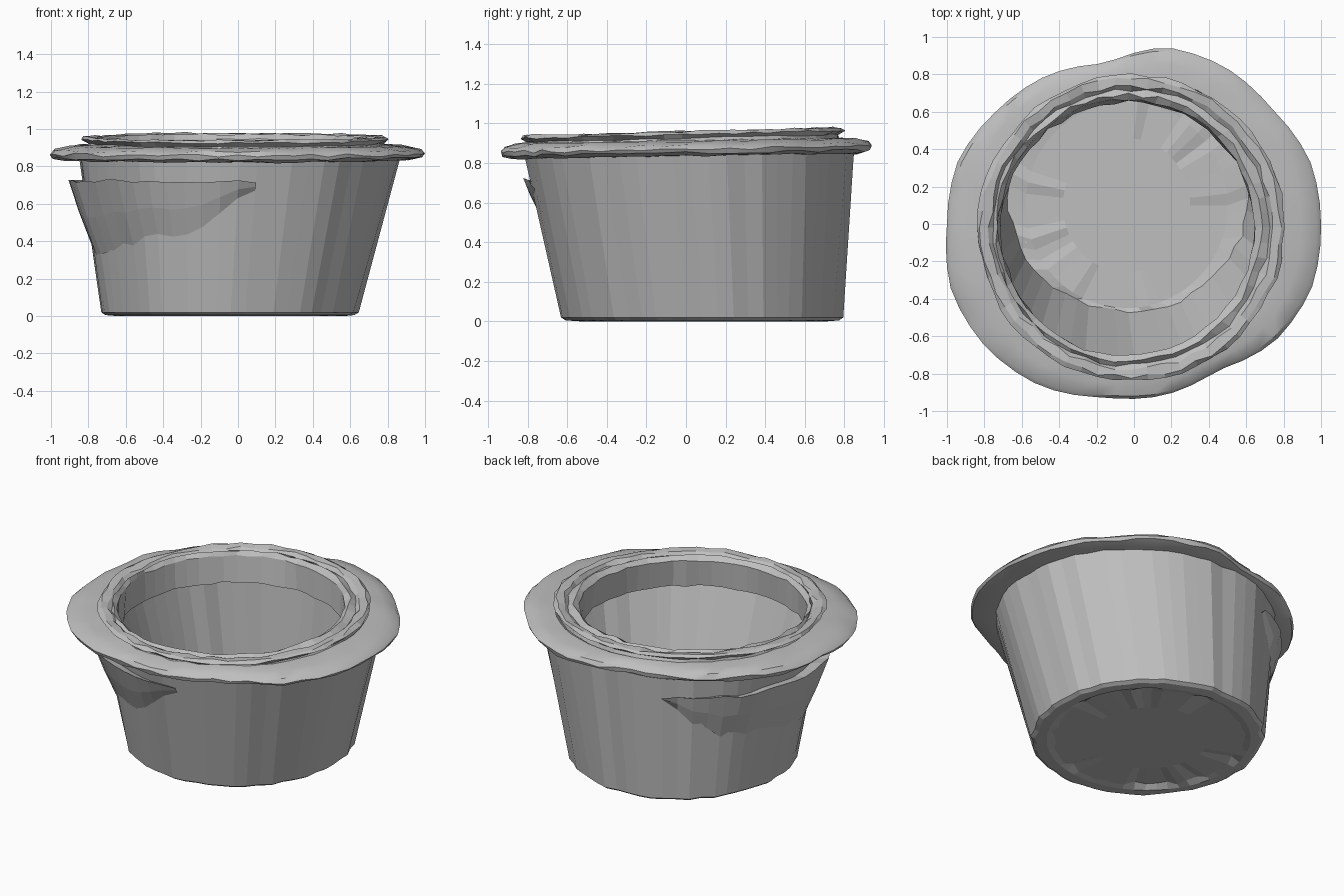
import bpy
import bmesh
import math
import random

random.seed(7)
SIDES = 56

if "Cube" in bpy.data.objects:
    bpy.data.objects.remove(bpy.data.objects["Cube"], do_unlink=True)

grey = bpy.data.materials.new("plain grey")
grey.use_nodes = True
colour = (0.52, 0.52, 0.52, 1)
grey.diffuse_color = colour
grey.node_tree.nodes["Principled BSDF"].inputs["Base Color"].default_value = colour


def noise(amount):
    return random.uniform(-amount, amount)


def ellipse(cx, cy, rx, ry, z, i, extra=0.0):
    a = math.tau * i / SIDES
    return (cx + (rx + extra) * math.cos(a), cy + (ry + extra) * math.sin(a), z)


def loft(name, loops, closed=True, cap_start=False, cap_end=False, smooth=False):
    """Bridge successive loops of points, with optional fan caps."""
    bm = bmesh.new()
    rows = [[bm.verts.new(p) for p in loop] for loop in loops]
    n = len(rows[0])
    for a, b in zip(rows, rows[1:]):
        for i in range(n if closed else n - 1):
            j = (i + 1) % n
            bm.faces.new((a[i], a[j], b[j], b[i]))
    for wanted, row in ((cap_start, rows[0]), (cap_end, rows[-1])):
        if wanted:
            mid = [sum(v.co[k] for v in row) / n for k in range(3)]
            hub = bm.verts.new(mid)
            for i in range(n):
                bm.faces.new((row[i], hub, row[(i + 1) % n]))
    bmesh.ops.recalc_face_normals(bm, faces=bm.faces[:])
    mesh = bpy.data.meshes.new(name)
    bm.to_mesh(mesh)
    bm.free()
    mesh.materials.append(grey)
    obj = bpy.data.objects.new(name, mesh)
    bpy.context.collection.objects.link(obj)
    if smooth:
        bpy.ops.object.select_all(action='DESELECT')
        obj.select_set(True)
        bpy.context.view_layer.objects.active = obj
        bpy.ops.object.shade_smooth_by_angle(angle=math.radians(35))
    return obj


# Tapered, off-centre tub wall with uneven upright facets
BASE = (-0.04, 0.085, 0.685, 0.705)
TOP = (0.01, 0.02, 0.86, 0.83)
WALL_TOP = 0.85
low_bumps = [noise(0.012) for _ in range(SIDES)]
high_bumps = [noise(0.01) for _ in range(SIDES)]


def wall(i, z, offset=0.0):
    t = z / WALL_TOP
    shape = [b + (c - b) * t for b, c in zip(BASE, TOP)]
    bump = low_bumps[i] * (1 - t) + high_bumps[i] * t
    return ellipse(*shape, z, i, bump + offset)


# Thin walls and floor, with a few creases running in from the floor's edge;
# the inside of the front wall slopes more than the rest
ring = range(SIDES)
creases = [random.choice((0, 0, 0, 0.02)) for _ in ring]
loft("tub", [
    [ellipse(-0.04, 0.09, 0.36, 0.37, 0.008, i) for i in ring],
    [ellipse(-0.04, 0.09, 0.57, 0.58, 0.008 + creases[i], i, noise(0.015))
     for i in ring],
    [ellipse(-0.04, 0.09, 0.61, 0.62, 0.0, i) for i in ring],
    [wall(i, 0.005, -0.02) for i in ring],
    [wall(i, 0.02) for i in ring],
    [wall(i, WALL_TOP) for i in ring],
    [wall(i, WALL_TOP, -0.03) for i in ring],
    [ellipse(-0.03, 0.14, 0.64, 0.61, 0.03, i, noise(0.012)) for i in ring],
    [ellipse(-0.04, 0.1, 0.54, 0.55, 0.02 + creases[i], i) for i in ring],
    [ellipse(-0.04, 0.1, 0.34, 0.36, 0.02, i) for i in ring],
], cap_start=True, cap_end=True)

# Wide wavy lip, with one outline radius for every twenty degrees
OUTLINE = [1, 1, .96, .97, .96, .87, .92, .95, 1,
           1, 1.04, 1.03, 1, .94, .93, .9, .98, 1.01]


def lip_radius(i):
    s = len(OUTLINE) * i / SIDES
    k = int(s)
    return OUTLINE[k] + (OUTLINE[(k + 1) % len(OUTLINE)] - OUTLINE[k]) * (s - k)


def lip_loop(blend, z, wobble):
    """blend 0 is the raised ring's edge, 1 is the wavy outline."""
    points = []
    for i in ring:
        a = math.tau * i / SIDES
        r = 0.79 + (lip_radius(i) - 0.79) * blend
        y = r * math.sin(a)
        points.append((r * math.cos(a), y, z + 0.015 * y + noise(wobble)))
    return points


loft("lip", [
    lip_loop(0.0, 0.835, 0.004),
    lip_loop(0.6, 0.835, 0.006),
    lip_loop(0.95, 0.85, 0.008),
    lip_loop(1.0, 0.87, 0.01),
    lip_loop(0.9, 0.89, 0.008),
    lip_loop(0.5, 0.91, 0.005),
    lip_loop(0.0, 0.915, 0.004),
], smooth=True)


# Crumpled raised ring whose throat hangs inside the tub
def collar_loop(r, z, wobble, cx=-0.015, cy=-0.02):
    points = []
    for i in ring:
        x, y, _ = ellipse(cx, cy, r, r, z, i, noise(wobble))
        points.append((x, y, z + 0.025 * y + noise(wobble * 0.5)))
    return points


loft("collar", [
    collar_loop(0.80, 0.90, 0.005),
    collar_loop(0.79, 0.925, 0.008),
    collar_loop(0.82, 0.945, 0.01),
    collar_loop(0.80, 0.96, 0.012),
    collar_loop(0.755, 0.955, 0.012),
    collar_loop(0.735, 0.935, 0.012),
    collar_loop(0.71, 0.955, 0.012, -0.03),
    collar_loop(0.685, 0.93, 0.008, -0.04),
    collar_loop(0.68, 0.76, 0.01, -0.03, -0.03),
    collar_loop(0.70, 0.78, 0.008, -0.03, -0.03),
    collar_loop(0.74, 0.88, 0.004, -0.02),
])

# Torn sleeve flaring from the front right of the wall
first, last = 18, 43
sleeve = range(first, last + 1)
hem, middle, edge, tuck = [], [], [], []
for i in sleeve:
    t = (i - first) / (last - first)
    swell = math.sin(math.pi * t)
    low = 0.69 - 0.26 * min(1, swell * 2) - 0.08 * swell ** 6 + noise(0.025)
    high = 0.72 + noise(0.01)
    flare = 0.025 + 0.055 * swell
    hem.append(wall(i, low, 0.002))
    middle.append(wall(i, (low + high) / 2, flare * 0.5 + 0.006))
    edge.append(wall(i, high, flare))
    tuck.append(wall(i, high - 0.02, -0.01))
loft("torn_sleeve", [hem, middle, edge, tuck], closed=False)
